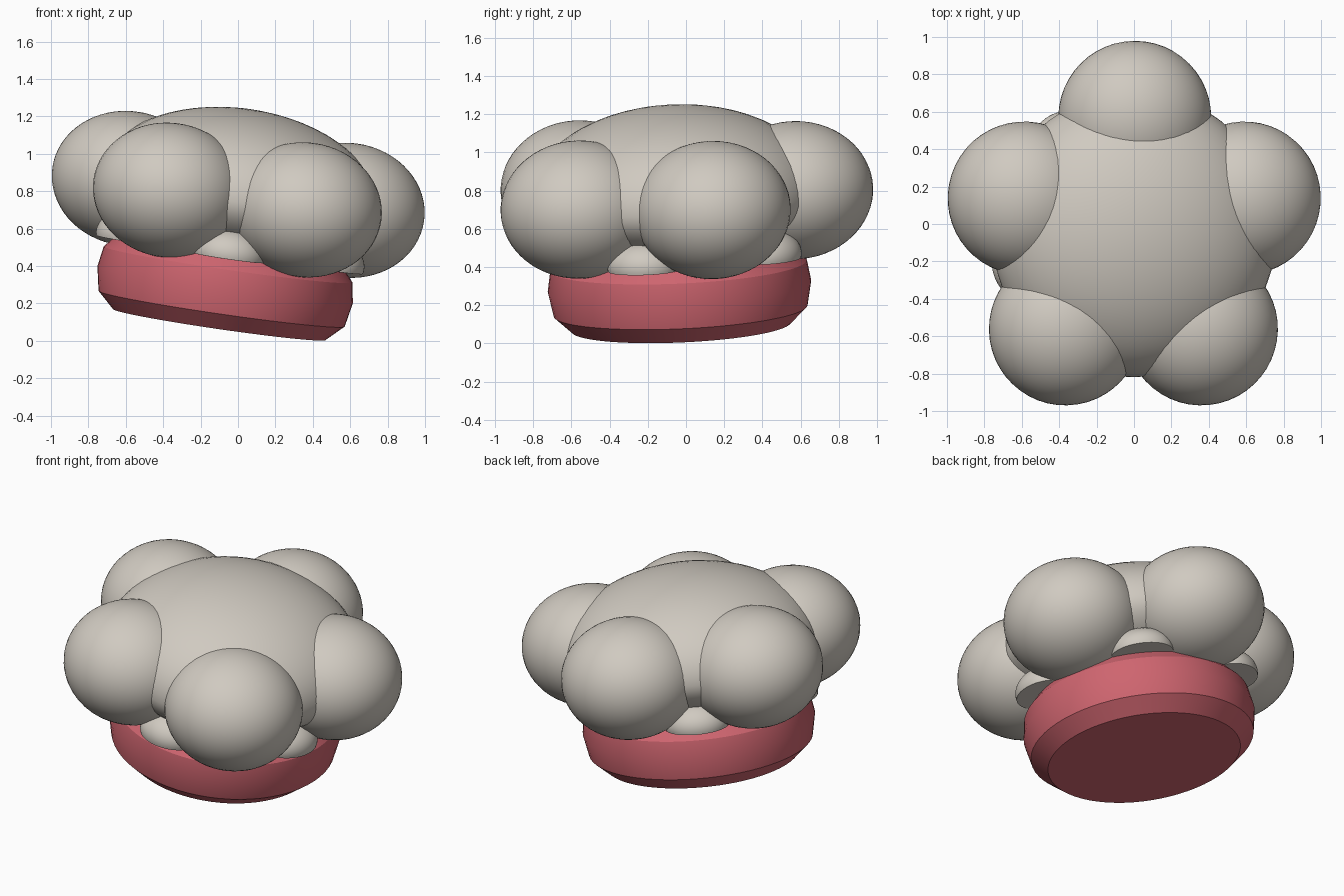
import bpy, bmesh, math
from mathutils import Matrix, Vector

if "Cube" in bpy.data.objects:
    bpy.data.objects.remove(bpy.data.objects["Cube"])


def material(name, rgb):
    m = bpy.data.materials.new(name)
    m.use_nodes = True
    m.diffuse_color = (*rgb, 1)
    m.node_tree.nodes["Principled BSDF"].inputs["Base Color"].default_value = (*rgb, 1)
    return m


cloth = material("warm grey cloth", (0.63, 0.59, 0.53))
red = material("red band", (0.62, 0.13, 0.16))

# The whole hat leans to its left and slightly forward
tilt = (Matrix.Translation((0, -0.055, 0.775))
        @ Matrix.Rotation(math.radians(8.25), 4, "Y")
        @ Matrix.Rotation(math.radians(2.5), 4, "X"))


def finish(name, bm, mat, local=Matrix()):
    bmesh.ops.recalc_face_normals(bm, faces=bm.faces)
    me = bpy.data.meshes.new(name)
    bm.to_mesh(me)
    bm.free()
    me.materials.append(mat)
    ob = bpy.data.objects.new(name, me)
    bpy.context.collection.objects.link(ob)
    ob.matrix_world = tilt @ local
    bpy.ops.object.select_all(action="DESELECT")
    ob.select_set(True)
    bpy.context.view_layer.objects.active = ob
    bpy.ops.object.shade_smooth_by_angle(angle=math.radians(30))
    return ob


def ellipsoid(name, size, local=Matrix(), floor=-1.0, lower=1.0):
    """Squashed ball; floor flattens the underside, lower scales the bottom half."""
    bm = bmesh.new()
    bmesh.ops.create_uvsphere(bm, u_segments=48, v_segments=32, radius=1)
    for v in bm.verts:
        z = max(v.co.z, floor)
        v.co = Vector((v.co.x * size[0], v.co.y * size[1],
                       z * size[2] * (lower if z < 0 else 1)))
    return finish(name, bm, cloth, local)


def around(angle, radius, z):
    return Matrix.Rotation(math.radians(angle), 4, "Z") @ Matrix.Translation((radius, 0, z))


# Domed crown in the middle
ellipsoid("crown", (0.765, 0.765, 0.468), lower=0.7)

# Five big puffs with small folds between them
for i in range(5):
    ellipsoid(f"puff_{i + 1}", (0.41, 0.41, 0.36), around(90 + 72 * i, 0.625, 0))
    ellipsoid(f"fold_{i + 1}", (0.16, 0.19, 0.13), around(54 + 72 * i, 0.59, -0.285), floor=-0.2)

# Head band: bevelled ring turned from a profile
profile = [(0.575, -0.695), (0.665, -0.61), (0.69, -0.48), (0.672, -0.37), (0.62, -0.31)]
sides = 64
bm = bmesh.new()
rings = []
for r, z in profile:
    rings.append([bm.verts.new((r * math.cos(math.tau * k / sides),
                                r * math.sin(math.tau * k / sides), z)) for k in range(sides)])
for a, b in zip(rings, rings[1:]):
    for k in range(sides):
        n = (k + 1) % sides
        bm.faces.new((a[k], a[n], b[n], b[k]))
bm.faces.new(rings[0])
bm.faces.new(rings[-1])
finish("head_band", bm, red)
